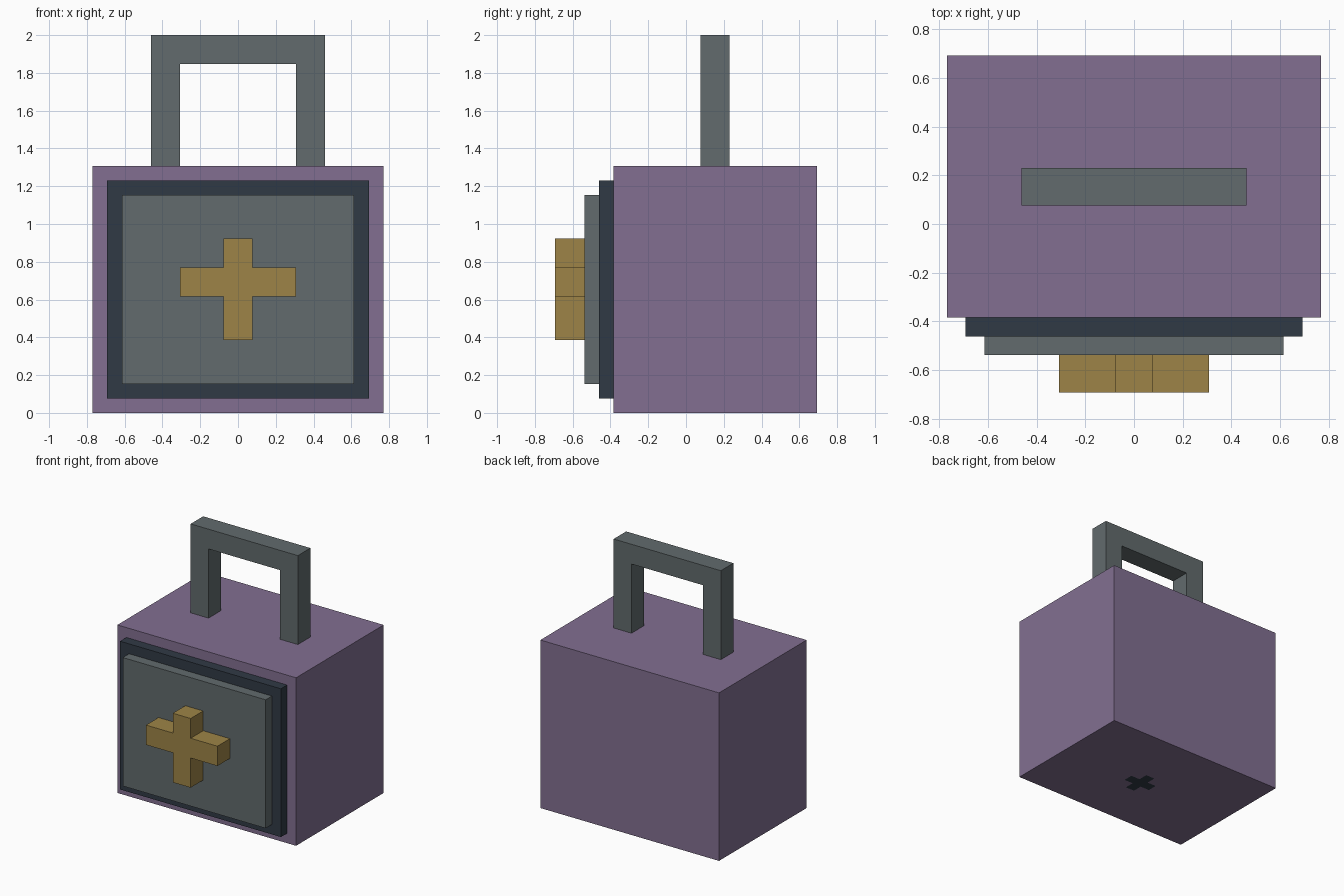
import bpy, bmesh
from mathutils import Vector

if "Cube" in bpy.data.objects:
    bpy.data.objects.remove(bpy.data.objects["Cube"])

U = 2 / 26  # one block unit of the model


def material(name, rgb):
    m = bpy.data.materials.new(name)
    m.diffuse_color = (*rgb, 1)
    m.use_nodes = True
    m.node_tree.nodes["Principled BSDF"].inputs["Base Color"].default_value = m.diffuse_color
    return m


PURPLE = material("purple", (0.223, 0.159, 0.284))
NAVY = material("navy", (0.030, 0.042, 0.060))
GREY = material("slate_grey", (0.122, 0.147, 0.153))
GOLD = material("gold", (0.337, 0.231, 0.063))


def mirrored(half):
    """Close a right-half (x, z) profile by mirroring it across x = 0."""
    return half + [(-x, z) for x, z in reversed(half)]


def extrude_profile(name, profile, y0, y1, mat):
    """Extrude an (x, z) outline in block units from y0 to y1."""
    bm = bmesh.new()
    face = bm.faces.new([bm.verts.new((x * U, y0 * U, z * U)) for x, z in profile])
    ext = bmesh.ops.extrude_face_region(bm, geom=[face], use_keep_orig=True)
    new = [g for g in ext["geom"] if isinstance(g, bmesh.types.BMVert)]
    bmesh.ops.translate(bm, verts=new, vec=(0, (y1 - y0) * U, 0))
    bmesh.ops.recalc_face_normals(bm, faces=bm.faces)
    mesh = bpy.data.meshes.new(name)
    bm.to_mesh(mesh)
    bm.free()
    mesh.materials.append(mat)
    obj = bpy.data.objects.new(name, mesh)
    bpy.context.collection.objects.link(obj)
    return obj


def panel(name, half_width, z0, z1, y0, y1, mat):
    return extrude_profile(name, mirrored([(half_width, z0), (half_width, z1)]), y0, y1, mat)


# Main box and stepped front panels
body = panel("case_body", 10, 0, 17, -5, 9, PURPLE)
panel("front_frame", 9, 1, 16, -6, -5, NAVY)
panel("front_plate", 8, 2, 15, -7, -6, GREY)

# Raised cross on the front plate
extrude_profile("front_cross", mirrored(
    [(1, 5), (1, 8), (4, 8), (4, 10), (1, 10), (1, 12)]), -9, -7, GOLD)

# Carry handle: upside-down U
extrude_profile("carry_handle", mirrored(
    [(4, 24), (4, 17), (6, 17), (6, 26)])[::-1], 1, 3, GREY)

# Small dark plus inlaid flush in the underside
body.data.materials.append(NAVY)
bm = bmesh.new()
bm.from_mesh(body.data)
centre = Vector((0.5, 1.5, 0))
for axis in (Vector((1, 0, 0)), Vector((0, 1, 0))):
    for offset in (-1.5, -0.5, 0.5, 1.5):
        bottom = [f for f in bm.faces if f.normal.z < -0.9]
        geom = bottom + list({e for f in bottom for e in f.edges}) \
            + list({v for f in bottom for v in f.verts})
        bmesh.ops.bisect_plane(bm, geom=geom, dist=1e-5,
                               plane_co=(centre + axis * offset) * U, plane_no=axis)
        bm.normal_update()
for f in bm.faces:
    if f.normal.z < -0.9:
        d = f.calc_center_median() / U - centre
        if max(abs(d.x), abs(d.y)) < 1.2 and min(abs(d.x), abs(d.y)) < 0.2:
            f.material_index = 1
bm.to_mesh(body.data)
bm.free()
